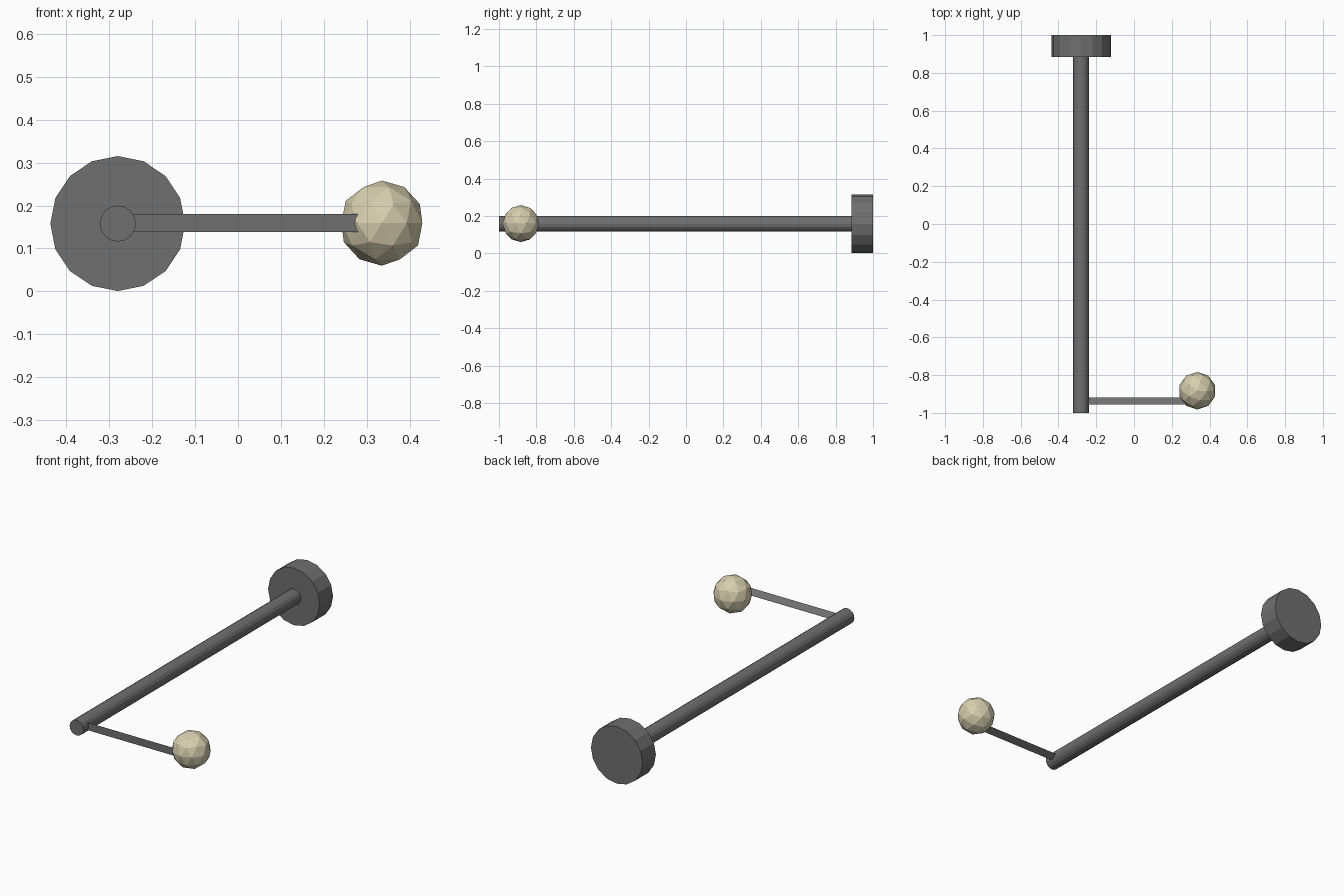
import bpy
from math import pi

cube = bpy.data.objects.get("Cube")
if cube:
    bpy.data.objects.remove(cube, do_unlink=True)


def make_material(name, color):
    mat = bpy.data.materials.new(name)
    mat.use_nodes = True
    mat.diffuse_color = color
    mat.node_tree.nodes["Principled BSDF"].inputs["Base Color"].default_value = color
    return mat


def finish(name, mat):
    obj = bpy.context.object
    obj.name = name
    obj.data.materials.append(mat)
    return obj


def rod_along_y(name, sides, radius, y0, y1, mat):
    bpy.ops.mesh.primitive_cylinder_add(
        vertices=sides, radius=radius, depth=y1 - y0,
        location=(POLE_X, (y0 + y1) / 2, AXIS_Z), rotation=(pi / 2, 0, 0))
    return finish(name, mat)


POLE_X, AXIS_Z = -0.28, 0.158
metal = make_material("dark grey metal", (0.16, 0.16, 0.16, 1))
cream = make_material("cream", (0.68, 0.62, 0.43, 1))

# Round base and long pole
rod_along_y("base_disc", 16, 0.157, 0.885, 1.0, metal)
rod_along_y("pole", 16, 0.042, -1.0, 0.9, metal)

# Thin side arm, a three-sided bar with its flat face to the front
bpy.ops.mesh.primitive_cylinder_add(
    vertices=3, radius=0.0243, depth=0.56,
    location=(0.0, -0.944, AXIS_Z + 0.001), rotation=(0, pi / 2, 0))
finish("side_arm", metal)

# Faceted ball at the end of the arm
bpy.ops.mesh.primitive_ico_sphere_add(
    subdivisions=2, radius=0.099, location=(0.335, -0.883, 0.159))
finish("ball", cream)
